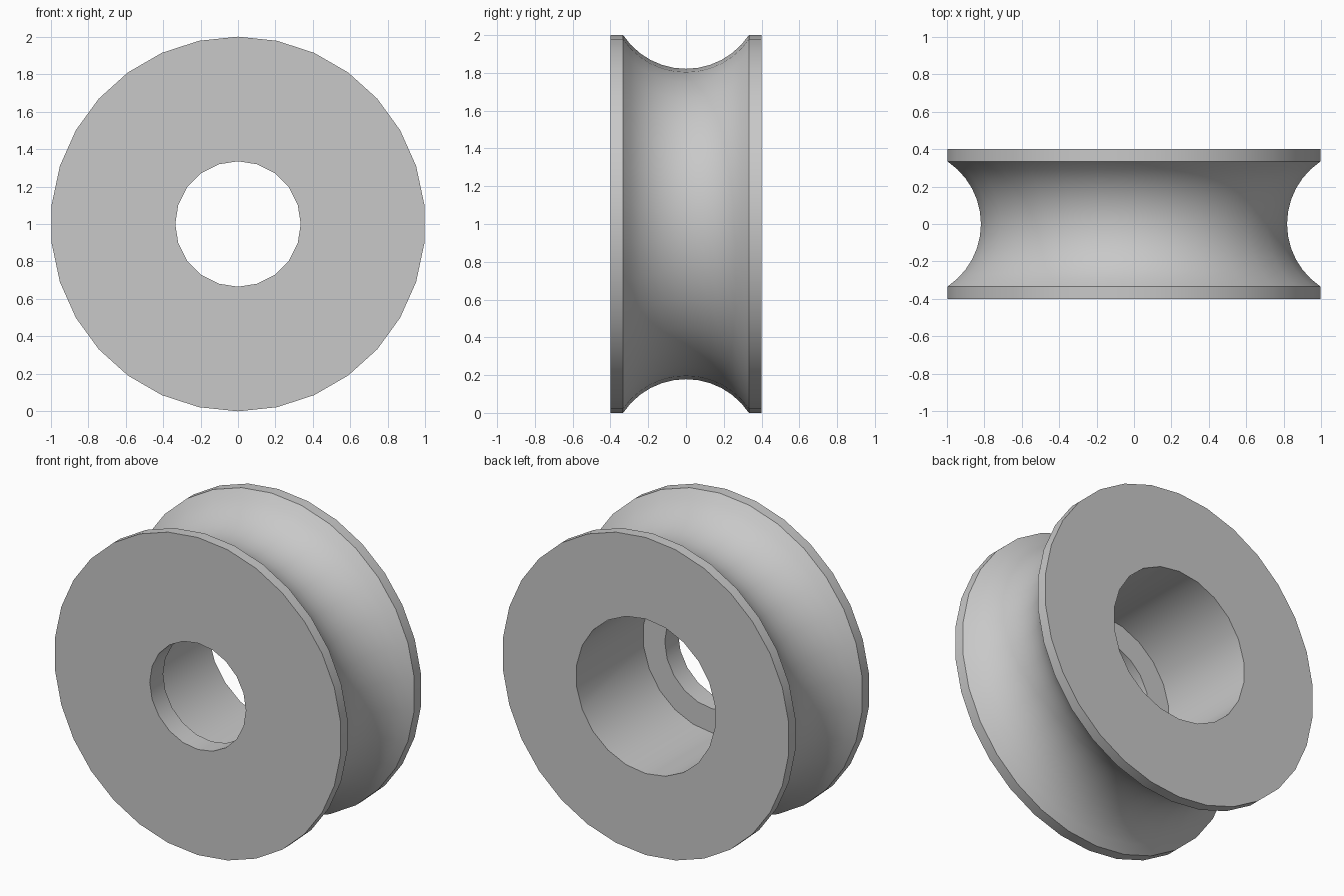
import bpy, bmesh, math
from mathutils import Matrix, Vector

if "Cube" in bpy.data.objects:
    bpy.data.objects.remove(bpy.data.objects["Cube"], do_unlink=True)

HALF_WIDTH = 0.4
GROOVE_HALF = 0.333
GROOVE_RADIUS = 0.4
LIP = 0.133
CENTRE = Vector((0, 0, 1))

grey = bpy.data.materials.new("plain grey")
grey.use_nodes = True
colour = (0.58, 0.58, 0.58, 1)
grey.diffuse_color = colour
grey.node_tree.nodes["Principled BSDF"].inputs["Base Color"].default_value = colour


def make_object(name, bm):
    bmesh.ops.recalc_face_normals(bm, faces=bm.faces)
    mesh = bpy.data.meshes.new(name)
    bm.to_mesh(mesh)
    bm.free()
    mesh.materials.append(grey)
    obj = bpy.data.objects.new(name, mesh)
    obj.location = CENTRE
    bpy.context.collection.objects.link(obj)
    return obj


def lathe(name, profile, steps):
    """Revolve (radius, y) points around the y axis."""
    bm = bmesh.new()
    verts = [bm.verts.new((0, y, r)) for r, y in profile]
    edges = [bm.edges.new(pair) for pair in zip(verts, verts[1:])]
    bmesh.ops.spin(bm, geom=verts + edges, axis=(0, 1, 0), cent=(0, 0, 0),
                   angle=math.tau, steps=steps)
    bmesh.ops.remove_doubles(bm, verts=bm.verts, dist=1e-4)
    bmesh.ops.dissolve_limit(bm, angle_limit=0.01, verts=bm.verts, edges=bm.edges)
    return make_object(name, bm)


def cut_hole(target, radius, segments, y0, y1):
    """Cut a round hole along y, from y0 to y1."""
    bm = bmesh.new()
    place = Matrix.Translation((0, (y0 + y1) / 2, 0)) @ Matrix.Rotation(math.pi / 2, 4, "X")
    bmesh.ops.create_cone(bm, cap_ends=True, segments=segments, radius1=radius,
                          radius2=radius, depth=y1 - y0, matrix=place)
    cutter = make_object("hole_cutter", bm)
    cutter.hide_render = True
    mod = target.modifiers.new("hole", "BOOLEAN")
    mod.operation = "DIFFERENCE"
    mod.solver = "EXACT"
    mod.object = cutter
    bpy.context.view_layer.objects.active = target
    bpy.ops.object.modifier_apply(modifier=mod.name)
    bpy.data.objects.remove(cutter, do_unlink=True)


# Wheel body: two thin flanges with a round groove between them
sweep = math.asin(GROOVE_HALF / GROOVE_RADIUS)
arc_centre = 1 + GROOVE_RADIUS * math.cos(sweep)
arc = []
for i in range(13):
    a = sweep * (i / 6 - 1)
    arc.append((arc_centre - GROOVE_RADIUS * math.cos(a), GROOVE_RADIUS * math.sin(a)))
profile = [(0, -HALF_WIDTH), (1, -HALF_WIDTH)] + arc + [(1, HALF_WIDTH), (0, HALF_WIDTH)]
wheel = lathe("grooved_wheel", profile, 30)

# Axle hole through the front lip, and the wider bearing seat open at the back
cut_hole(wheel, 0.335, 20, -1, 1)
cut_hole(wheel, 0.487, 22, LIP - HALF_WIDTH, 1)

# Smooth round surfaces with crisp rims
bpy.ops.object.select_all(action="DESELECT")
wheel.select_set(True)
bpy.context.view_layer.objects.active = wheel
bpy.ops.object.shade_smooth_by_angle(angle=math.radians(30))
